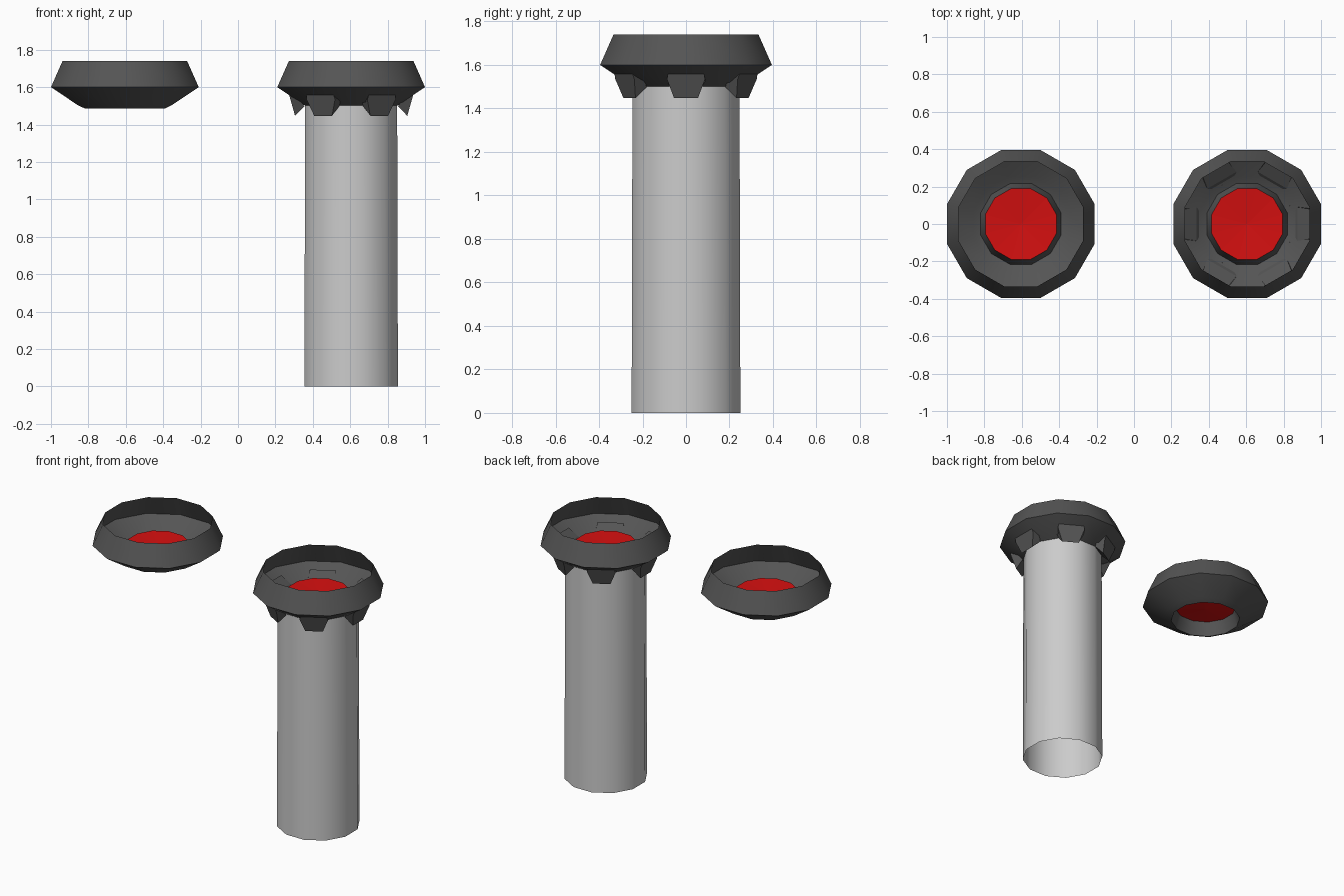
import bpy, math

if "Cube" in bpy.data.objects:
    bpy.data.objects.remove(bpy.data.objects["Cube"])

SIDES = 12
CX = 0.605


def material(name, rgb):
    m = bpy.data.materials.new(name)
    m.diffuse_color = (*rgb, 1)
    m.use_nodes = True
    m.node_tree.nodes["Principled BSDF"].inputs["Base Color"].default_value = m.diffuse_color
    return m


dark = material("dark_grey", (0.09, 0.09, 0.09))
red = material("red", (0.65, 0.005, 0.005))


def make(name, verts, faces, x, mat=None, smooth=True):
    me = bpy.data.meshes.new(name)
    me.from_pydata(verts, [], faces)
    ob = bpy.data.objects.new(name, me)
    ob.location.x = x
    bpy.context.collection.objects.link(ob)
    if mat:
        me.materials.append(mat)
    if smooth:
        bpy.ops.object.select_all(action='DESELECT')
        ob.select_set(True)
        bpy.context.view_layer.objects.active = ob
        bpy.ops.object.shade_smooth_by_angle(angle=math.radians(35))
    return ob


def ring(apothem, z):
    # flat sides face the x and y axes
    r = apothem / math.cos(math.pi / SIDES)
    return [(r * math.cos(a), r * math.sin(a), z)
            for a in ((i + 0.5) * math.tau / SIDES for i in range(SIDES))]


def lathe(name, profile, x, mat=None):
    verts = [v for r, z in profile for v in ring(r, z)]
    faces = []
    for k in range(len(profile) - 1):
        a, b = k * SIDES, (k + 1) * SIDES
        for j in range(SIDES):
            n = (j + 1) % SIDES
            faces.append((a + j, b + j, b + n, a + n))
    return make(name, verts, faces, x, mat)


# Thin bowls with a recessed underside and a red dish in the middle
bowl = [(0.333, 1.74), (0.395, 1.60), (0.253, 1.505), (0.216, 1.487), (0.19, 1.58)]
for side, x in (("left", -CX), ("right", CX)):
    lathe(side + "_bowl", bowl, x, dark)
    make(side + "_red_dish", ring(0.19, 1.58) + [(0, 0, 1.565)],
         [(j, (j + 1) % SIDES, SIDES) for j in range(SIDES)], x, red, smooth=False)

# Open column under the right bowl
lathe("column", [(0.246, 1.505), (0.25, 0.0)], CX)

# Six claws gripping the right bowl: (radius, height, half width)
claw = [(0.335, 1.57, 0.08), (0.325, 1.535, 0.088), (0.30, 1.447, 0.055),
        (0.25, 1.498, 0.07), (0.27, 1.525, 0.09)]
n = len(claw)
claw_faces = [(i, (i + 1) % n, n + (i + 1) % n, n + i) for i in range(n)]
claw_faces += [tuple(reversed(range(n))), tuple(range(n, 2 * n))]
for k in range(6):
    verts = [(r, s * w, z) for s in (-1, 1) for r, z, w in claw]
    ob = make(f"claw_{k + 1}", verts, claw_faces, CX, dark, smooth=False)
    ob.rotation_euler.z = k * math.tau / 6
